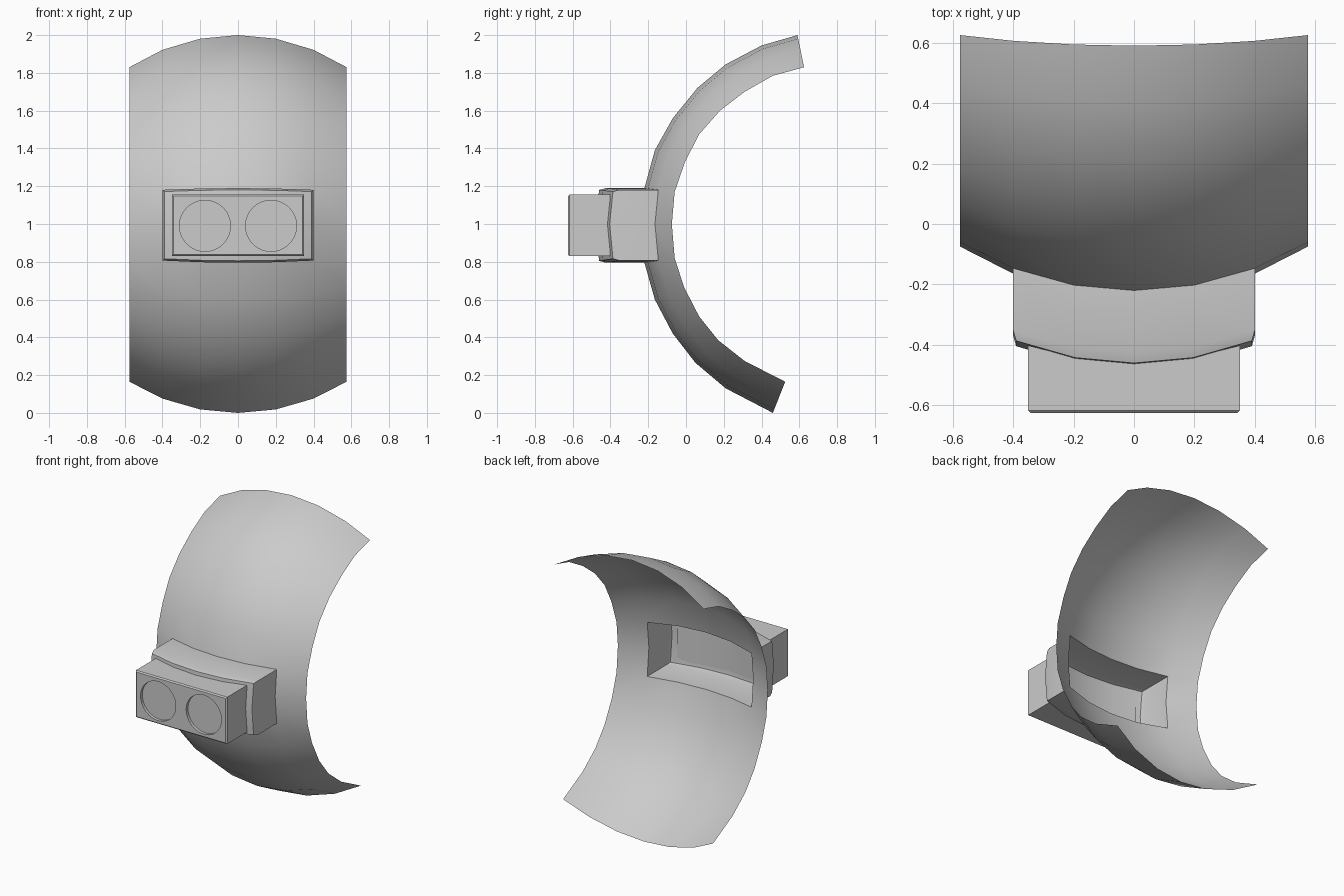
import bpy, bmesh, math
from mathutils import Matrix

cube = bpy.data.objects.get("Cube")
if cube:
    bpy.data.objects.remove(cube, do_unlink=True)

grey = bpy.data.materials.new("plain grey")
grey.use_nodes = True
GREY = (0.6, 0.6, 0.6, 1)
grey.diffuse_color = GREY
grey.node_tree.nodes["Principled BSDF"].inputs["Base Color"].default_value = GREY


def finish(name, bm):
    mesh = bpy.data.meshes.new(name)
    bm.to_mesh(mesh)
    bm.free()
    obj = bpy.data.objects.new(name, mesh)
    bpy.context.collection.objects.link(obj)
    mesh.materials.append(grey)
    return obj


def smooth(obj):
    bpy.ops.object.select_all(action='DESELECT')
    obj.select_set(True)
    bpy.context.view_layer.objects.active = obj
    bpy.ops.object.shade_smooth_by_angle(angle=math.radians(30))


# Centre and side profiles of the shield, as (y, z) from top to bottom
CENTRE = [(.59, 2), (.40, 1.945), (.21, 1.845), (.06, 1.72), (-.07, 1.56),
          (-.165, 1.39), (-.22, 1.19), (-.24, 1), (-.22, .795), (-.165, .6),
          (-.07, .42), (.05, .265), (.21, .13), (.46, 0)]
SIDE = [(.625, 1.83), (.46, 1.785), (.31, 1.70), (.18, 1.60), (.07, 1.475),
        (-.005, 1.33), (-.06, 1.17), (-.075, 1), (-.06, .82), (-.01, .665),
        (.07, .51), (.17, .385), (.31, .275), (.525, .165)]
HALF = .575
COLS = [-HALF, -.4, -.2, 0, .2, .4, HALF]
ROWS = range(len(CENTRE))
HOLE_ROWS, HOLE_COLS = range(6, 9), range(1, 6)


def shell_point(i, j):
    """Point on the spherical shield at row i, column j."""
    x = COLS[j]
    edge = math.sqrt(1 - HALF ** 2)
    w = (math.sqrt(1 - x * x) - edge) / (1 - edge)
    y, z = (a * w + b * (1 - w) for a, b in zip(CENTRE[i], SIDE[i]))
    return x, y, z


# Curved shield, open where the housing joins it
bm = bmesh.new()
grid = {(i, j): bm.verts.new(shell_point(i, j)) for i in ROWS for j in range(len(COLS))}
for i in ROWS[:-1]:
    for j in range(len(COLS) - 1):
        if not (i in HOLE_ROWS[:-1] and j in HOLE_COLS[:-1]):
            bm.faces.new([grid[i, j], grid[i + 1, j], grid[i + 1, j + 1], grid[i, j + 1]])
smooth(finish("curved_shield", bm))

# Hollow housing: shield patch pushed forward, with a chamfered front rim
bm = bmesh.new()


def layer(push, sx=1, sz=1):
    verts = {}
    for i in HOLE_ROWS:
        for j in HOLE_COLS:
            x, y, z = shell_point(i, j)
            verts[i, j] = bm.verts.new((x * sx, y - push, 1 + (z - 1) * sz))
    return verts


layers = [layer(0), layer(.205), layer(.24, .975, .95)]
top, bottom = HOLE_ROWS[0], HOLE_ROWS[-1]
left, right = HOLE_COLS[0], HOLE_COLS[-1]
rim = ([(top, j) for j in HOLE_COLS] + [(i, right) for i in HOLE_ROWS[1:]]
       + [(bottom, j) for j in reversed(HOLE_COLS[:-1])] + [(top + 1, left)])
for back, front in zip(layers, layers[1:]):
    for a, b in zip(rim, rim[1:] + rim[:1]):
        bm.faces.new([back[a], front[a], front[b], back[b]])
face = layers[-1]
for i in HOLE_ROWS[:-1]:
    for j in HOLE_COLS[:-1]:
        bm.faces.new([face[i, j], face[i + 1, j], face[i + 1, j + 1], face[i, j + 1]])
loose = [v for v in bm.verts if not v.link_faces]
bmesh.ops.delete(bm, geom=loose, context='VERTS')
bmesh.ops.recalc_face_normals(bm, faces=bm.faces)
# Point the open shell's normals outward
bm.faces.ensure_lookup_table()
if sum(f.normal.y for f in bm.faces) > 0:
    bmesh.ops.reverse_faces(bm, faces=bm.faces)
smooth(finish("housing", bm))

# Front box, its back following the curved housing wall
FRONT, LOW, HIGH = -.625, .83, 1.155
plan = [(-.35, FRONT), (.35, FRONT), (.35, -.402), (.2, -.441),
        (0, -.463), (-.2, -.441), (-.35, -.402)]
bm = bmesh.new()
base = bm.faces.new([bm.verts.new((x, y, LOW)) for x, y in plan])
extruded = bmesh.ops.extrude_face_region(bm, geom=[base])["geom"]
for v in extruded:
    if isinstance(v, bmesh.types.BMVert):
        v.co.z = HIGH
bmesh.ops.recalc_face_normals(bm, faces=bm.faces)
front_edges = [e for e in bm.edges if all(abs(v.co.y - FRONT) < .001 for v in e.verts)]
bmesh.ops.bevel(bm, geom=front_edges, offset=.008, segments=1, affect='EDGES')
box = finish("front_box", bm)

# Two shallow round recesses in the box front
for x in (-.175, .175):
    bm = bmesh.new()
    bmesh.ops.create_cone(bm, cap_ends=True, segments=48, radius1=.135, radius2=.135,
                          depth=.04,
                          matrix=Matrix.Translation((x, FRONT, .99))
                          @ Matrix.Rotation(math.pi / 2, 4, 'X'))
    cutter = finish("recess_cutter", bm)
    cutter.hide_render = True
    cut = box.modifiers.new("round_recess", 'BOOLEAN')
    cut.operation = 'DIFFERENCE'
    cut.solver = 'EXACT'
    cut.object = cutter
    bpy.context.view_layer.objects.active = box
    bpy.ops.object.modifier_apply(modifier=cut.name)
    bpy.data.objects.remove(cutter, do_unlink=True)
smooth(box)
